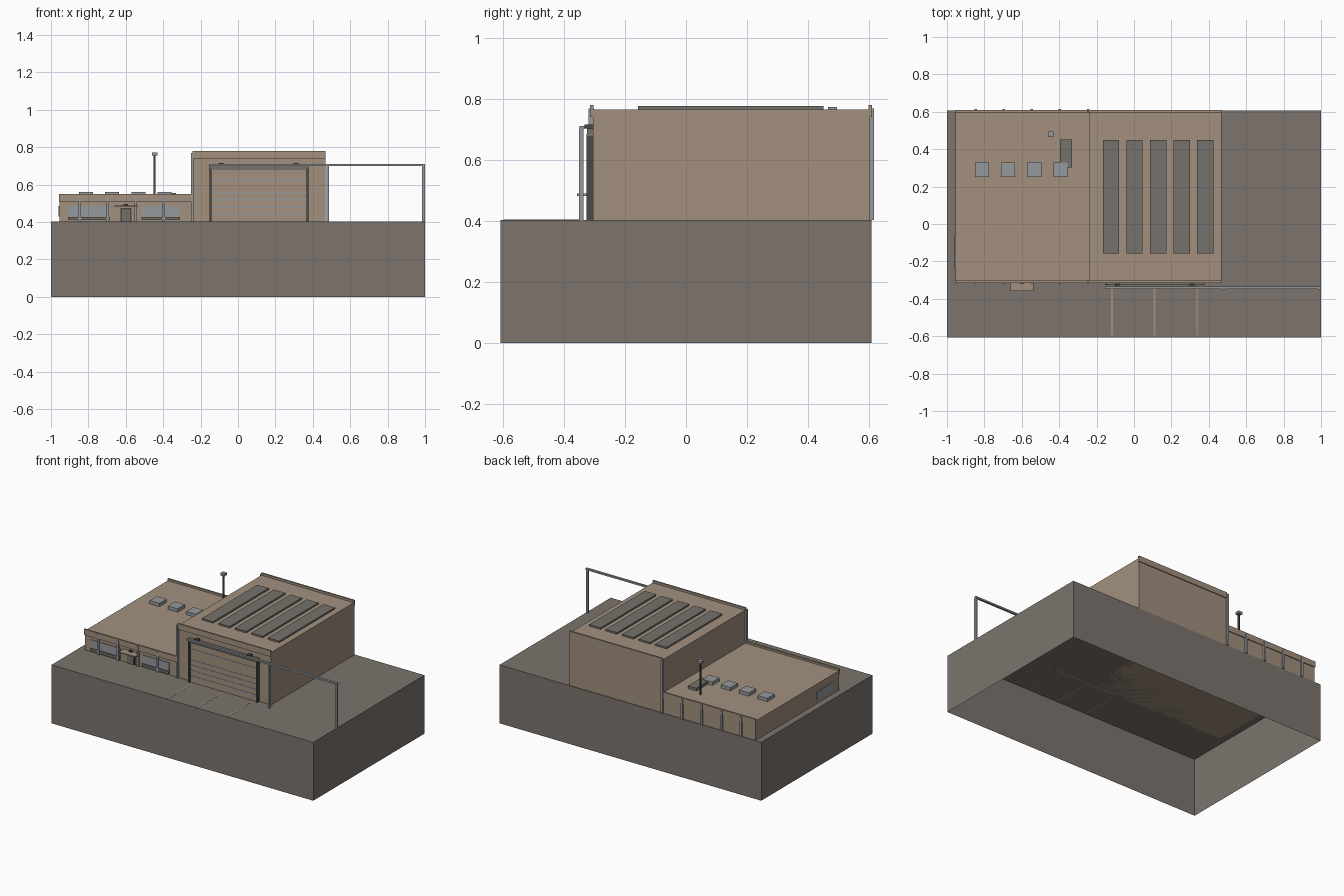
import bpy, bmesh

cube = bpy.data.objects.get("Cube")
if cube:
    bpy.data.objects.remove(cube, do_unlink=True)


def material(name, r, g, b):
    m = bpy.data.materials.new(name)
    m.use_nodes = True
    m.diffuse_color = (r, g, b, 1)
    m.node_tree.nodes["Principled BSDF"].inputs["Base Color"].default_value = (r, g, b, 1)
    return m


TAN = material("tan wall", 0.36, 0.28, 0.21)
ROCK = material("grey brown ground", 0.20, 0.175, 0.155)
STEEL = material("steel grey", 0.30, 0.32, 0.34)
DARK = material("dark grey", 0.07, 0.065, 0.06)
PANEL = material("panel grey", 0.18, 0.165, 0.15)


def box(name, xs, ys, zs, mat, open_bottom=False):
    """Axis-aligned box from its x, y and z ranges."""
    bm = bmesh.new()
    bmesh.ops.create_cube(bm, size=1)
    for v in bm.verts:
        for i, (lo, hi) in enumerate((xs, ys, zs)):
            v.co[i] = lo + (v.co[i] + 0.5) * (hi - lo)
    if open_bottom:
        bm.normal_update()
        low = [f for f in bm.faces if f.normal.z < -0.5]
        bmesh.ops.delete(bm, geom=low, context="FACES_ONLY")
    mesh = bpy.data.meshes.new(name)
    bm.to_mesh(mesh)
    bm.free()
    mesh.materials.append(mat)
    ob = bpy.data.objects.new(name, mesh)
    bpy.context.collection.objects.link(ob)
    return ob


def span(centre, width):
    return (centre - width / 2, centre + width / 2)


G = 0.403            # ground level
FRONT, BACK = -0.305, 0.603

# Ground block, hollow below
box("ground_block", (-1, 1), (-0.607, 0.607), (0, G), ROCK, open_bottom=True)

# Main hall and low wing
box("hall", (-0.24, 0.467), (FRONT, BACK), (G, 0.765), TAN)
box("low_wing", (-0.955, -0.24), (FRONT, BACK), (G, 0.537), TAN)

# Parapets along front and back edges
for side, y in (("front", FRONT - 0.004), ("back", BACK)):
    box(f"hall_parapet_{side}", (-0.242, 0.469), span(y, 0.012), (0.74, 0.78), TAN)
    box(f"wing_parapet_{side}", (-0.957, -0.242), span(y, 0.012), (0.51, 0.55), TAN)

# Pilasters on front and back
for side, y in (("front", FRONT - 0.005), ("back", BACK + 0.004)):
    for i in range(4):
        box(f"wing_pilaster_{side}_{i}", span(-0.847 + 0.15 * i, 0.014), span(y, 0.016),
            (G, 0.54), STEEL)
    box(f"hall_column_{side}", span(-0.244, 0.014), span(y, 0.018), (G, 0.768), STEEL)

# Roof panels on the hall
for i in range(5):
    box(f"roof_panel_{i}", span(-0.123 + 0.126 * i, 0.087), (-0.157, 0.45),
        (0.765, 0.776), PANEL)

# Skylights, vent box and mast on the wing
for i in range(4):
    box(f"skylight_{i}", span(-0.813 + 0.14 * i, 0.075), (0.25, 0.328), (0.537, 0.56), STEEL)
box("roof_vent", (-0.396, -0.331), (0.303, 0.453), (0.537, 0.556), PANEL)
box("mast", span(-0.446, 0.01), span(0.48, 0.01), (0.537, 0.755), DARK)
box("mast_head", span(-0.446, 0.03), span(0.48, 0.03), (0.755, 0.772), STEEL)

# Large hall door
box("hall_door", (-0.145, 0.37), (-0.316, FRONT), (G, 0.685), TAN)
for i, z in enumerate((0.63, 0.555, 0.52, 0.483, 0.445)):
    box(f"door_slat_{i}", (-0.14, 0.365), (-0.318, -0.314), span(z, 0.008), STEEL)
for side, x in (("right", -0.147), ("left", 0.372)):
    box(f"door_jamb_{side}", span(x, 0.01), (-0.326, FRONT), (G, 0.685), DARK)
box("door_header", (-0.155, 0.378), (-0.324, FRONT), (0.678, 0.703), PANEL)
for i, x in enumerate((-0.09, 0.31)):
    box(f"door_lamp_{i}", span(x, 0.025), (-0.332, FRONT), (0.703, 0.715), DARK)

# Overhead rail frame
box("overhead_rail", (-0.155, 1), (-0.348, -0.333), (0.7, 0.711), STEEL)
for i, x in enumerate((0.48, 0.992)):
    box(f"rail_post_{i}", span(x, 0.015), (-0.35, -0.335), (G, 0.703), STEEL)

# Guide strips in the yard
for i in range(3):
    box(f"yard_strip_{i}", span(-0.118 + 0.228 * i, 0.009), (-0.597, -0.345),
        (G, G + 0.001), TAN)

# Wing windows with low sills
for i, xs in enumerate(((-0.91, -0.685), (-0.515, -0.31))):
    box(f"wing_window_{i}", xs, (-0.309, FRONT), (0.43, 0.487), STEEL)
    box(f"window_bench_{i}", xs, (-0.314, FRONT), (0.41, 0.428), PANEL)
box("side_window", (-0.959, -0.955), (-0.24, -0.06), (0.43, 0.485), STEEL)

# Wing entrance
box("entrance_frame", (-0.629, -0.569), (-0.31, FRONT), (G, 0.476), DARK)
box("entrance_door", (-0.62, -0.578), (-0.313, FRONT), (G, 0.467), PANEL)
box("entrance_canopy", (-0.66, -0.537), (-0.357, FRONT), (0.481, 0.489), TAN)
box("entrance_lamp", span(-0.6, 0.024), (-0.32, FRONT), (0.489, 0.497), DARK)
